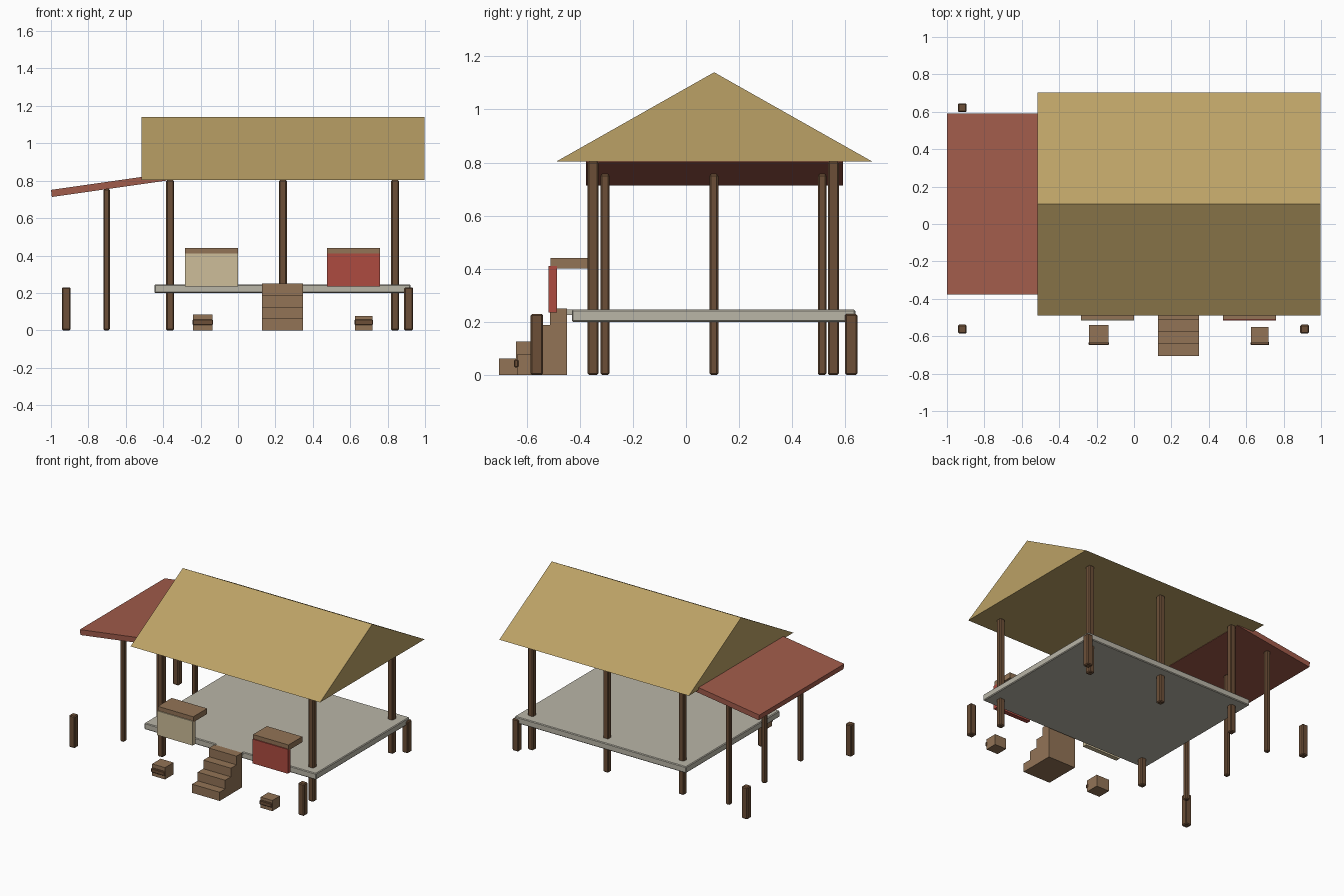
import bpy, bmesh, math

if "Cube" in bpy.data.objects:
    bpy.data.objects.remove(bpy.data.objects["Cube"])


def material(name, rgb):
    m = bpy.data.materials.new(name)
    m.diffuse_color = (*[(c / 255) ** 2.2 for c in rgb], 1)
    m.use_nodes = True
    m.node_tree.nodes["Principled BSDF"].inputs["Base Color"].default_value = m.diffuse_color
    return m


THATCH = material("thatch", (186, 160, 102))
TILE = material("red_roof", (160, 92, 76))
POST = material("dark_wood", (108, 80, 58))
WOOD = material("light_wood", (145, 115, 87))
STONE = material("pale_deck", (184, 180, 166))
CREAM = material("cream_panel", (204, 188, 152))
RED = material("red_panel", (172, 76, 66))


def finish(name, bm, mat):
    bmesh.ops.recalc_face_normals(bm, faces=bm.faces)
    mesh = bpy.data.meshes.new(name)
    bm.to_mesh(mesh)
    bm.free()
    mesh.materials.append(mat)
    ob = bpy.data.objects.new(name, mesh)
    bpy.context.collection.objects.link(ob)
    return ob


def box(name, x, y, z, mat, bevel=0.0):
    """Box from (min, max) pairs, with an optional one-segment chamfer."""
    bm = bmesh.new()
    bmesh.ops.create_cube(bm, size=1)
    for v in bm.verts:
        v.co = [lo + (c + 0.5) * (hi - lo) for c, (lo, hi) in zip(v.co, (x, y, z))]
    if bevel:
        bmesh.ops.bevel(bm, geom=bm.edges[:], offset=bevel, segments=1,
                        affect='EDGES', profile=0.5)
    return finish(name, bm, mat)


def post(name, x, y, width, top):
    r = width / 2
    return box(name, (x - r, x + r), (y - r, y + r), (0, top), POST, 0.006)


def extrude_profile(name, points, vec, mat):
    bm = bmesh.new()
    face = bm.faces.new([bm.verts.new(p) for p in points])
    new = bmesh.ops.extrude_face_region(bm, geom=[face])["geom"]
    bmesh.ops.translate(bm, vec=vec, verts=[g for g in new if isinstance(g, bmesh.types.BMVert)])
    return finish(name, bm, mat)


# Solid gable roof
extrude_profile("main_roof", [(-0.515, -0.49, 0.803), (-0.515, 0.703, 0.803),
                              (-0.515, 0.106, 1.14)], (1.513, 0, 0), THATCH)

# Sloping side roof
extrude_profile("side_roof", [(-0.995, -0.376, 0.713), (-1.0, -0.376, 0.751),
                              (-0.39, -0.376, 0.838), (-0.385, -0.376, 0.80)],
                (0, 0.968, 0), TILE)

# Deck
box("deck", (-0.447, 0.923), (-0.43, 0.638), (0.2, 0.246), STONE, 0.005)
box("deck_landing", (0.13, 0.34), (-0.46, -0.42), (0.225, 0.246), STONE)

# Roof posts: two in front, three at the back
for x, y in [(-0.363, -0.35), (0.84, -0.35), (-0.363, 0.555), (0.24, 0.555), (0.84, 0.555)]:
    post("roof_post", x, y, 0.042, 0.804)
for y in (-0.305, 0.105, 0.513):
    post("side_roof_post", -0.702, y, 0.033, 0.756)

# Corner boundary posts
for x in (-0.918, 0.912):
    for y in (-0.562, 0.622):
        post("corner_post", x, y, 0.047, 0.23)

# Solid steps
for i in range(4):
    y = -0.705 + i * 0.064
    box("step", (0.127, 0.347), (y, y + 0.064), (0, 0.0625 * (i + 1)), WOOD)

# Counters with hanging front panels
for x, mat in ((-0.283, CREAM), (0.477, RED)):
    box("counter_panel", (x, x + 0.283), (-0.517, -0.485), (0.235, 0.41), mat)
    box("counter_top", (x, x + 0.283), (-0.51, -0.352), (0.40, 0.44), WOOD)

# Crates with a front bar
for x, w, y, h in ((-0.188, 0.103, -0.54, 0.085), (0.673, 0.093, -0.55, 0.077)):
    box("crate", (x - w / 2, x + w / 2), (-0.637, y), (0, h), WOOD)
    box("crate_bar", (x - w / 2 - 0.003, x + w / 2 + 0.003), (-0.648, -0.63), (0.028, 0.058),
        POST, 0.004)
